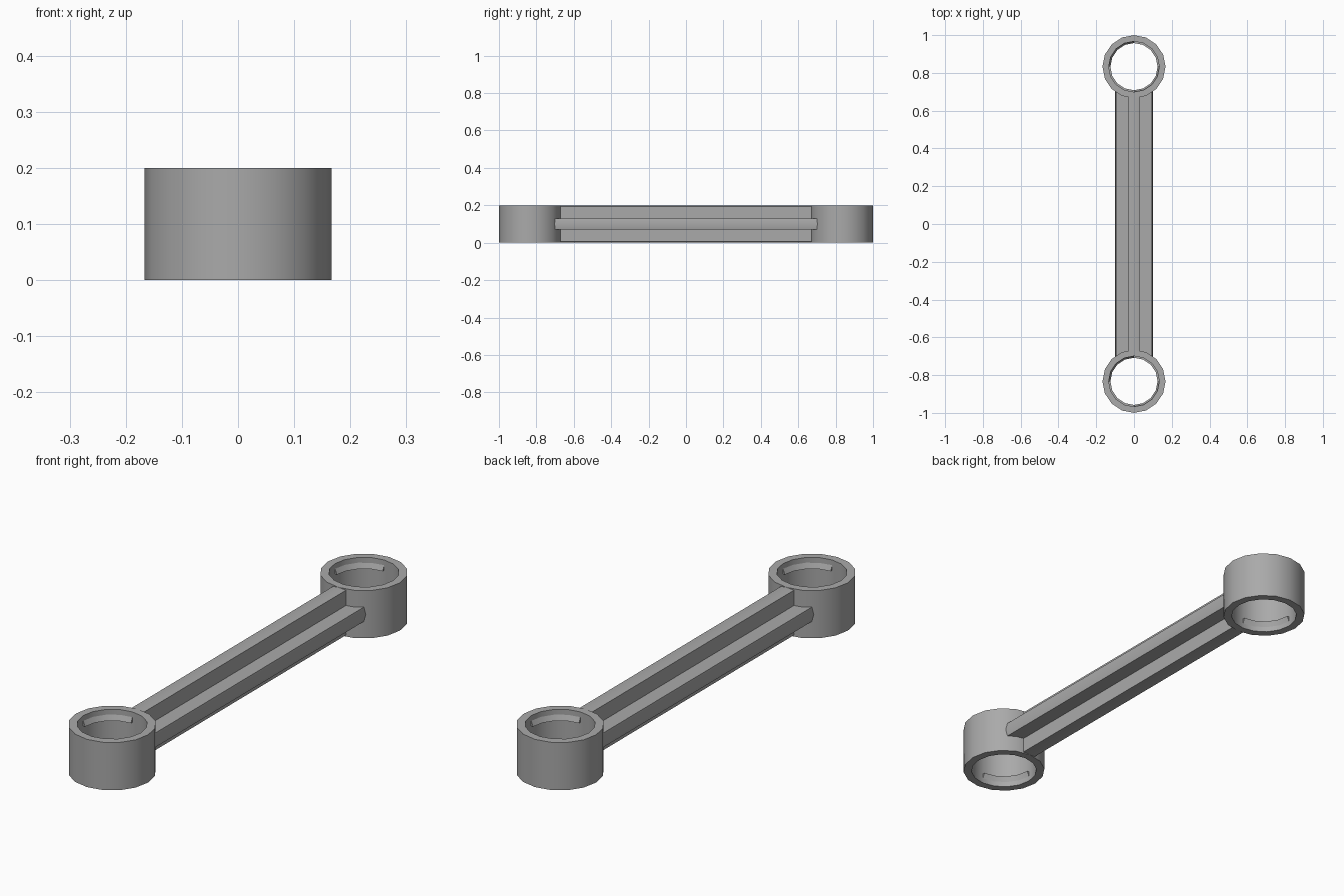
import bpy, bmesh, math
from math import cos, sin, pi, sqrt

HEIGHT, R_OUT, R_IN, R_LUG = 0.2, 0.167, 0.134, 0.125
EYE_Y = 1 - R_OUT
SIDES = 16

cube = bpy.data.objects.get("Cube")
if cube:
    bpy.data.objects.remove(cube, do_unlink=True)

grey = bpy.data.materials.new("light_grey")
grey.use_nodes = True
grey.diffuse_color = (0.4, 0.4, 0.4, 1)
grey.node_tree.nodes["Principled BSDF"].inputs["Base Color"].default_value = grey.diffuse_color


def finish(name, bm, location=(0, 0, 0)):
    """Turn a bmesh into a smooth-by-angle object."""
    bmesh.ops.recalc_face_normals(bm, faces=bm.faces)
    mesh = bpy.data.meshes.new(name)
    bm.to_mesh(mesh)
    bm.free()
    mesh.materials.append(grey)
    obj = bpy.data.objects.new(name, mesh)
    obj.location = location
    bpy.context.collection.objects.link(obj)
    bpy.ops.object.select_all(action="DESELECT")
    obj.select_set(True)
    bpy.context.view_layer.objects.active = obj
    bpy.ops.object.shade_smooth_by_angle(angle=math.radians(30))
    return obj


def sweep(bm, profile, start, steps):
    """Sweep a closed (radius, z) profile around z; a full turn closes itself."""
    closed = steps == SIDES
    rows = []
    for i in range(steps if closed else steps + 1):
        a = 2 * pi * (start + i) / SIDES
        rows.append([bm.verts.new((r * cos(a), r * sin(a), z)) for r, z in profile])
    n = len(profile)
    for i in range(steps):
        a, b = rows[i], rows[(i + 1) % len(rows)]
        for j in range(n):
            k = (j + 1) % n
            bm.faces.new((a[j], a[k], b[k], b[j]))
    if not closed:
        bm.faces.new(rows[0])
        bm.faces.new(rows[-1])


# Ring and its ramped snap lugs at each end
ring = [(R_OUT, 0), (R_OUT, HEIGHT), (R_IN, HEIGHT), (R_IN, 0)]
upper_lug = [(R_IN + 0.003, 0.178), (R_IN, 0.178), (R_LUG, 0.156), (R_IN + 0.003, 0.156)]
lower_lug = [(r, HEIGHT - z) for r, z in upper_lug]
for end, y in (("front", -EYE_Y), ("back", EYE_Y)):
    bm = bmesh.new()
    sweep(bm, ring, 0, SIDES)
    finish(end + "_ring", bm, (0, y, 0))
    bm = bmesh.new()
    quarter = SIDES // 4
    for q in range(4):
        sweep(bm, upper_lug if q % 2 else lower_lug, q * quarter, quarter)
    finish(end + "_snap_lugs", bm, (0, y, 0))

# Cross-section beam: one arm outline turned four times, ends buried in the rings
half, tip = 0.03, 0.1
shoulder = tip - half * math.tan(pi / SIDES)
outline = []
for q in range(4):
    c, s = round(cos(q * pi / 2)), round(sin(q * pi / 2))
    for u, v in ((shoulder, -half), (tip, 0), (shoulder, half), (half, half)):
        outline.append((u * c - v * s, u * s + v * c))

bm = bmesh.new()
rows = []
for side in (-1, 1):
    rows.append([bm.verts.new((x, side * (EYE_Y - sqrt(0.15 ** 2 - x * x)), z + HEIGHT / 2))
                 for x, z in outline])
for i in range(len(outline)):
    k = (i + 1) % len(outline)
    bm.faces.new((rows[0][i], rows[0][k], rows[1][k], rows[1][i]))
finish("cross_beam", bm)
